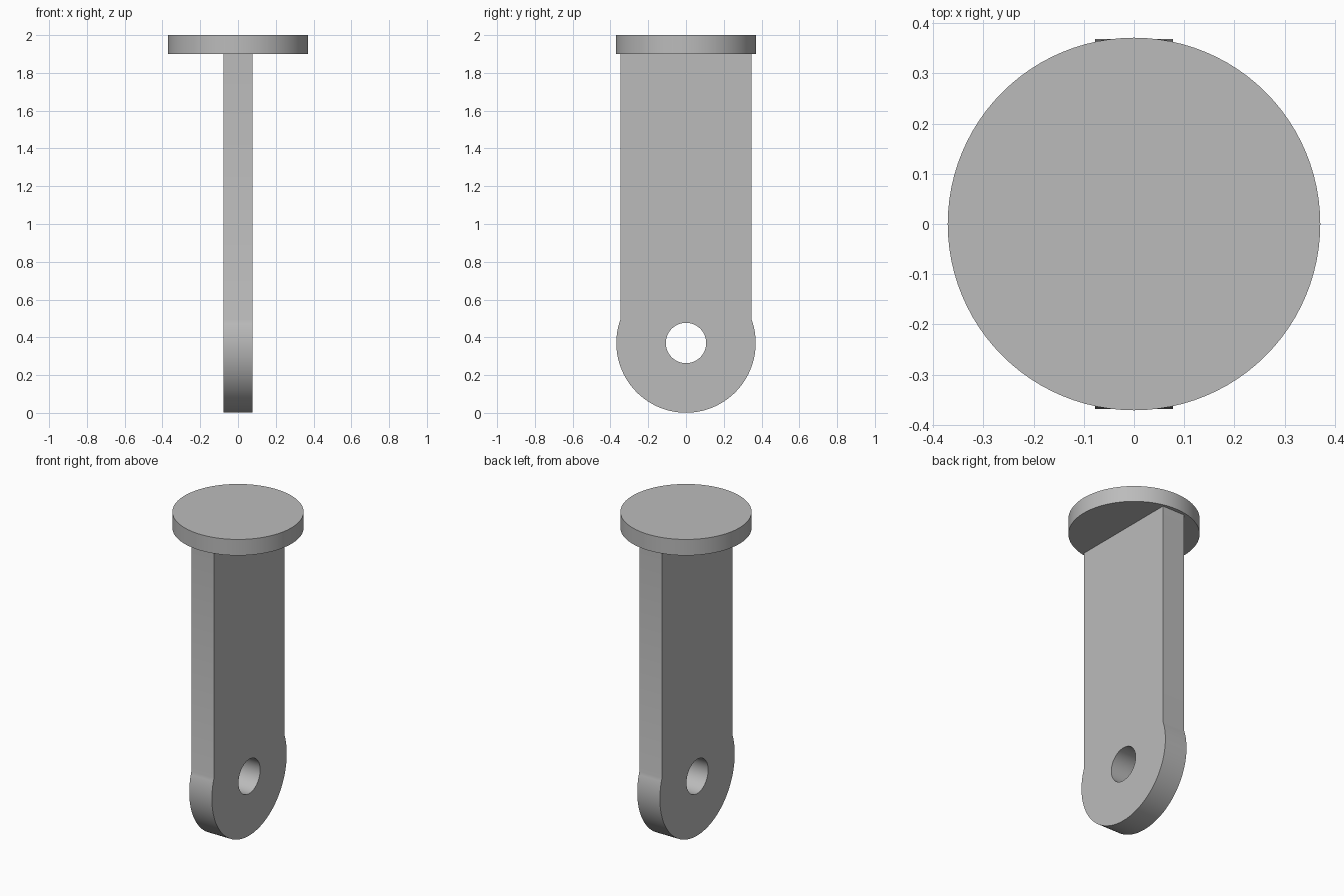
import bpy, bmesh
from math import sin, cos, pi, acos

cube = bpy.data.objects.get("Cube")
if cube:
    bpy.data.objects.remove(cube, do_unlink=True)

DISC_R, DISC_H, TOP = 0.371, 0.1, 2.0
EYE_R, HOLE_R, EYE_Z = 0.369, 0.107, 0.37
SHANK_HALF, THICK = 0.348, 0.156

grey = bpy.data.materials.new("plain grey")
grey.use_nodes = True
grey.diffuse_color = (0.5, 0.5, 0.5, 1)
grey.node_tree.nodes["Principled BSDF"].inputs["Base Color"].default_value = grey.diffuse_color


def finish(obj):
    obj.data.materials.clear()
    obj.data.materials.append(grey)
    bpy.ops.object.select_all(action="DESELECT")
    obj.select_set(True)
    bpy.context.view_layer.objects.active = obj
    bpy.ops.object.shade_smooth_by_angle(angle=pi / 9)


def arc(radius, start, end, steps):
    """Points (y, z) around the eye centre."""
    angles = [start + (end - start) * i / steps for i in range(steps + 1)]
    return [(radius * cos(a), EYE_Z + radius * sin(a)) for a in angles]


def loop_edges(bm, points):
    verts = [bm.verts.new((-THICK / 2, y, z)) for y, z in points]
    return [bm.edges.new((v, verts[i - 1])) for i, v in enumerate(verts)]


# Flat shank with a rounded, drilled eye at its lower end
bm = bmesh.new()
shoulder = acos(SHANK_HALF / EYE_R)
shank_top = TOP - DISC_H
outline = arc(EYE_R, -pi - shoulder, shoulder, 72)
outline += [(SHANK_HALF, shank_top), (-SHANK_HALF, shank_top)]
hole = arc(HOLE_R, 0, 2 * pi, 48)[:-1]
edges = loop_edges(bm, outline) + loop_edges(bm, hole)
bmesh.ops.triangle_fill(bm, edges=edges, use_beauty=True, use_dissolve=False)
grown = bmesh.ops.extrude_face_region(bm, geom=bm.faces[:], use_keep_orig=True)
moved = [g for g in grown["geom"] if isinstance(g, bmesh.types.BMVert)]
bmesh.ops.translate(bm, verts=moved, vec=(THICK, 0, 0))
bmesh.ops.recalc_face_normals(bm, faces=bm.faces[:])
mesh = bpy.data.meshes.new("shank_with_eye")
bm.to_mesh(mesh)
bm.free()
shank = bpy.data.objects.new("shank_with_eye", mesh)
bpy.context.collection.objects.link(shank)
finish(shank)

# Round head on top
bpy.ops.mesh.primitive_cylinder_add(vertices=96, radius=DISC_R, depth=DISC_H,
                                    location=(0, 0, TOP - DISC_H / 2))
head = bpy.context.object
head.name = "round_head"
finish(head)
